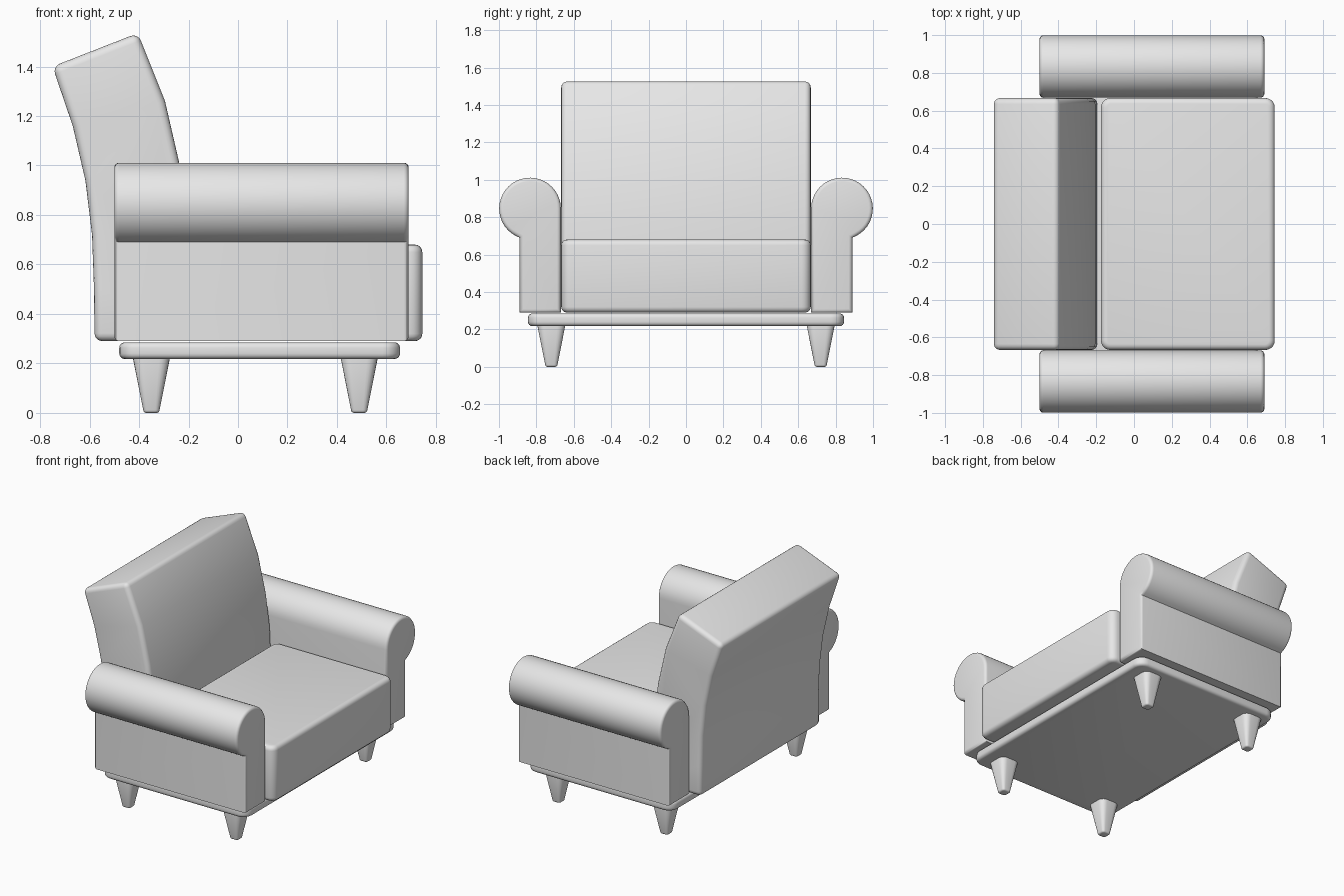
import bpy, bmesh, math
from mathutils import Vector

if "Cube" in bpy.data.objects:
    bpy.data.objects.remove(bpy.data.objects["Cube"])

fabric = bpy.data.materials.new("light grey")
fabric.diffuse_color = (0.8, 0.8, 0.8, 1)
fabric.use_nodes = True
fabric.node_tree.nodes["Principled BSDF"].inputs["Base Color"].default_value = fabric.diffuse_color


def finish(bm, name, angle=50):
    bmesh.ops.recalc_face_normals(bm, faces=bm.faces[:])
    me = bpy.data.meshes.new(name)
    bm.to_mesh(me)
    bm.free()
    me.materials.append(fabric)
    ob = bpy.data.objects.new(name, me)
    bpy.context.collection.objects.link(ob)
    bpy.ops.object.select_all(action='DESELECT')
    ob.select_set(True)
    bpy.context.view_layer.objects.active = ob
    bpy.ops.object.shade_smooth_by_angle(angle=math.radians(angle))
    return ob


def bevel(bm, edges, r, seg):
    bmesh.ops.bevel(bm, geom=edges, offset=r, offset_type='OFFSET', segments=seg,
                    profile=0.5, affect='EDGES', clamp_overlap=True)


def rounded_box(name, lo, hi, corner, rim, taper=1.0):
    """Box with rounded plan corners, optional taper to the bottom, rounded rims."""
    lo, hi = Vector(lo), Vector(hi)
    c, s = (lo + hi) / 2, hi - lo
    bm = bmesh.new()
    bmesh.ops.create_cube(bm, size=1)
    for v in bm.verts:
        v.co = Vector((c[i] + v.co[i] * s[i] for i in range(3)))
    bevel(bm, [e for e in bm.edges if abs(e.verts[0].co.z - e.verts[1].co.z) > 1e-4], corner, 5)
    for v in bm.verts:
        if v.co.z < c.z:
            v.co.x = c.x + (v.co.x - c.x) * taper
            v.co.y = c.y + (v.co.y - c.y) * taper
    bevel(bm, [e for e in bm.edges if abs(e.verts[0].co.z - e.verts[1].co.z) < 1e-4], rim, 4)
    return finish(bm, name)


def extrude(points, offset):
    """Closed profile pushed along the offset vector."""
    bm = bmesh.new()
    face = bm.faces.new([bm.verts.new(p) for p in points])
    out = bmesh.ops.extrude_face_region(bm, geom=[face], use_keep_orig=True)
    bmesh.ops.translate(bm, vec=offset, verts=[g for g in out['geom'] if isinstance(g, bmesh.types.BMVert)])
    bmesh.ops.recalc_face_normals(bm, faces=bm.faces[:])
    return bm


# base plate and seat cushion
rounded_box("base", (-0.48, -0.845, 0.218), (0.655, 0.845, 0.285), 0.07, 0.022)
rounded_box("seat", (-0.175, -0.667, 0.29), (0.745, 0.667, 0.68), 0.05, 0.03)

# tapered legs
for x, xn in ((-0.35, "left"), (0.49, "right")):
    for y, yn in ((-0.72, "front"), (0.72, "back")):
        rounded_box(f"{yn}_{xn}_leg", (x - 0.075, y - 0.075, 0), (x + 0.075, y + 0.075, 0.235),
                    0.042, 0.012, 0.44)

# curved backrest
rear = [(-0.58, 0.29), (-0.582, 0.5), (-0.59, 0.72), (-0.617, 0.94), (-0.668, 1.16), (-0.75, 1.4)]
fore = [(-0.405, 1.535), (-0.295, 1.26), (-0.235, 1.0), (-0.205, 0.78), (-0.195, 0.55), (-0.193, 0.29)]
bm = extrude([(x, -0.667, z) for x, z in rear + fore], (0, 1.334, 0))
bevel(bm, [e for e in bm.edges if e.calc_face_angle() > math.radians(45)], 0.032, 4)
finish(bm, "backrest")

# rolled arms
cy, cz, r = 0.834, 0.846, 0.165
start = -math.acos((0.89 - cy) / r)
N = 28
roll = [(cy + r * math.cos(a), cz + r * math.sin(a))
        for a in (start + (math.pi - start) * i / N for i in range(N + 1))]
profile = [(0.89, 0.29)] + roll + [(cy - r, 0.29)]
for side, name in ((-1, "front_arm"), (1, "back_arm")):
    bm = extrude([(-0.5, side * y, z) for y, z in profile], (1.19, 0, 0))
    ends = [e for e in bm.edges if abs(e.verts[0].co.x - e.verts[1].co.x) < 1e-4]
    bevel(bm, ends, 0.02, 4)
    finish(bm, name)
